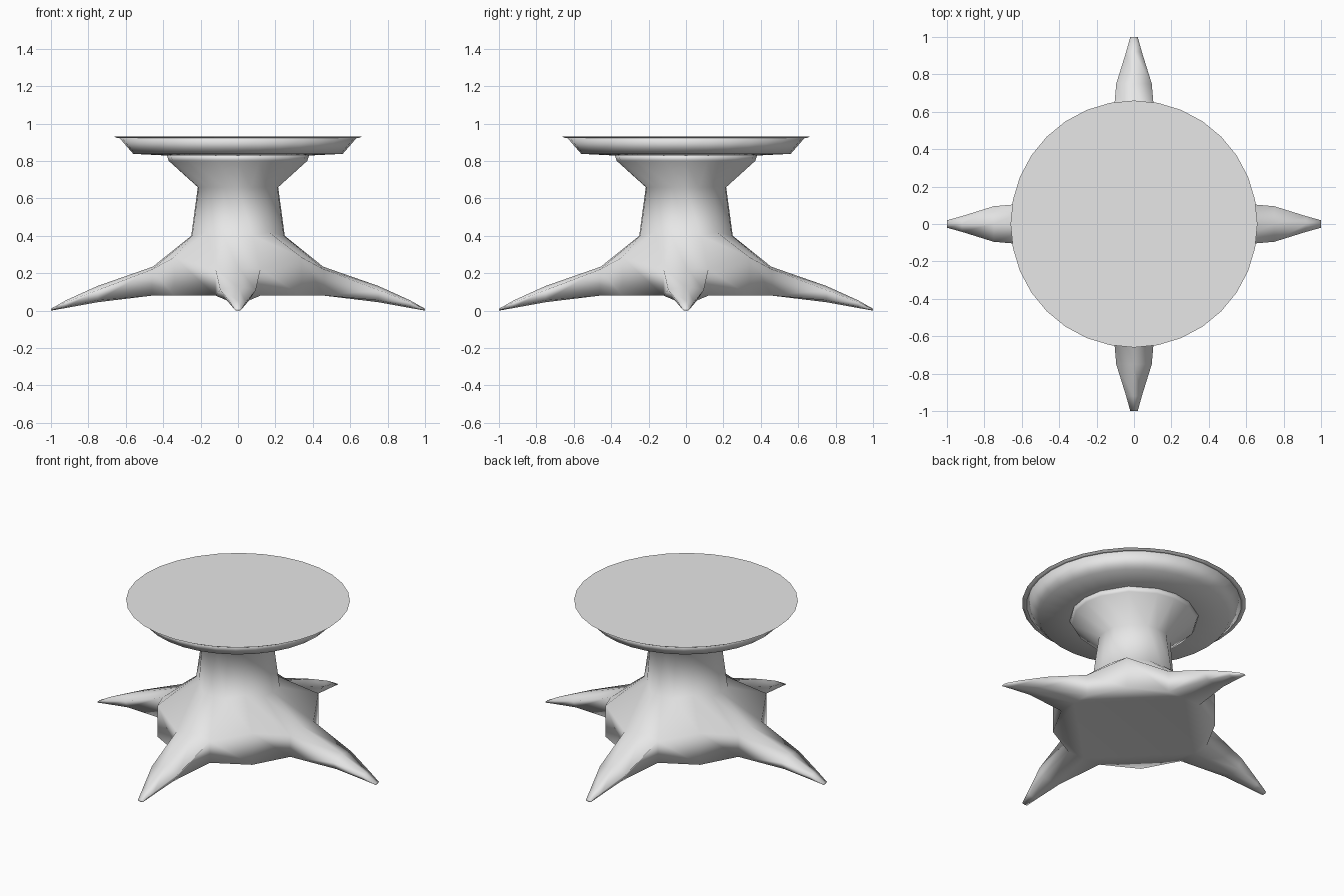
import bpy, bmesh
from math import pi, cos, sin
from mathutils import Matrix, Vector

cube = bpy.data.objects.get("Cube")
if cube:
    bpy.data.objects.remove(cube, do_unlink=True)

grey = bpy.data.materials.new("plain_grey")
grey.use_nodes = True
COLOUR = (0.8, 0.8, 0.8, 1)
grey.diffuse_color = COLOUR
grey.node_tree.nodes["Principled BSDF"].inputs["Base Color"].default_value = COLOUR


def finish(name, bm, smooth=True):
    bmesh.ops.recalc_face_normals(bm, faces=bm.faces)
    mesh = bpy.data.meshes.new(name)
    bm.to_mesh(mesh)
    bm.free()
    mesh.materials.append(grey)
    for p in mesh.polygons:
        p.use_smooth = smooth
    obj = bpy.data.objects.new(name, mesh)
    bpy.context.collection.objects.link(obj)
    return obj


def bridge(bm, a, b, skip=lambda i: False):
    n = len(a)
    for i in range(n):
        if not skip(i):
            j = (i + 1) % n
            bm.faces.new((a[i], a[j], b[j], b[i]))


def lathe(name, profile, sides, smooth):
    bm = bmesh.new()
    rings = [[bm.verts.new((r * cos(2 * pi * k / sides), r * sin(2 * pi * k / sides), z))
              for k in range(sides)] for r, z in profile]
    for a, b in zip(rings, rings[1:]):
        bridge(bm, a, b)
    bm.faces.new(rings[0])
    bm.faces.new(rings[-1])
    return finish(name, bm, smooth)


# Table top: thin flat disc over a shallow dish
lathe("top_disc", [(0.645, 0.922), (0.66, 0.93)], 32, False)
lathe("top_dish", [(0.36, 0.828), (0.56, 0.838), (0.635, 0.924)], 32, True)

# Trunk with four roots, built from quarter sections turned about z
bm = bmesh.new()


def quarter_ring(axis, side, diag):
    """axis=(r,z), side=(r,w,z), diag=(d,z): sixteen points around"""
    pts = [(axis[0], 0, axis[1]), side, (diag[0], diag[0], diag[1]), (side[1], side[0], side[2])]
    return [bm.verts.new(Matrix.Rotation(q * pi / 2, 3, "Z") @ Vector(p))
            for q in range(4) for p in pts]


rings = [
    quarter_ring((0.38, 0.828), (0.36, 0.12, 0.828), (0.27, 0.828)),
    quarter_ring((0.37, 0.80), (0.35, 0.115, 0.80), (0.26, 0.80)),
    quarter_ring((0.215, 0.66), (0.21, 0.07, 0.66), (0.152, 0.66)),
    quarter_ring((0.25, 0.40), (0.245, 0.08, 0.40), (0.165, 0.42)),
    quarter_ring((0.455, 0.235), (0.46, 0.12, 0.22), (0.34, 0.285)),
    quarter_ring((0.46, 0.08), (0.46, 0.12, 0.08), (0.34, 0.08)),
]
upper, lower = rings[-2:]
for a, b in zip(rings, rings[1:-1]):
    bridge(bm, a, b)
bridge(bm, upper, lower, skip=lambda i: i % 4 in (0, 3))
bm.faces.new(lower)
bm.faces.new(rings[0])

# Root cross-sections: distance, ridge z, (half width, z) of flank, (half width, z) of keel side, keel z
sections = [
    (0.75, 0.132, (0.095, 0.11), (0.06, 0.055), 0.045),
    (0.92, 0.055, (0.042, 0.045), (0.03, 0.02), 0.014),
    (1.0, 0.01, (0.02, 0.008), (0.015, 0.002), 0.0),
]
for q in range(4):
    c = 4 * q
    last = [upper[c], upper[c + 1], lower[c + 1], lower[c], lower[c - 1], upper[c - 1]]
    turn = Matrix.Rotation(q * pi / 2, 3, "Z")
    for r, top, (w, wz), (k, kz), keel in sections:
        pts = [(r, 0, top), (r, w, wz), (r, k, kz), (r, 0, keel), (r, -k, kz), (r, -w, wz)]
        ring = [bm.verts.new(turn @ Vector(p)) for p in pts]
        bridge(bm, last, ring)
        last = ring
    bm.faces.new(last)
finish("trunk_with_roots", bm)
